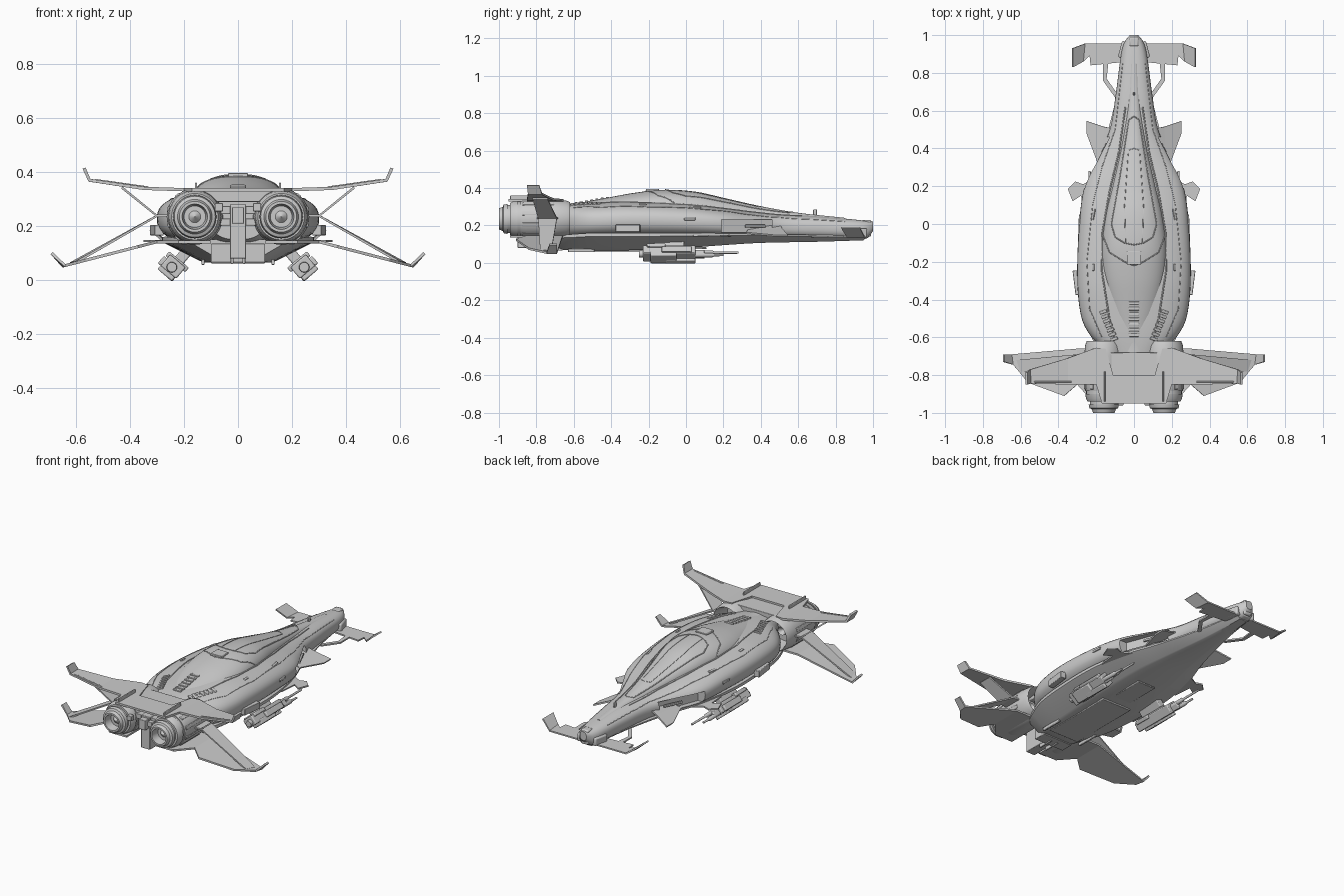
import bpy, bmesh, math
from mathutils import Matrix, Vector

if "Cube" in bpy.data.objects:
    bpy.data.objects.remove(bpy.data.objects["Cube"])


def finish(name, bm, mirror=False, solid=0, bevel=0, angle=32):
    bmesh.ops.remove_doubles(bm, verts=bm.verts, dist=1e-4)
    bmesh.ops.recalc_face_normals(bm, faces=bm.faces)
    me = bpy.data.meshes.new(name)
    bm.to_mesh(me)
    bm.free()
    ob = bpy.data.objects.new(name, me)
    bpy.context.collection.objects.link(ob)
    if solid:
        m = ob.modifiers.new("thickness", 'SOLIDIFY')
        m.thickness, m.offset = solid, 0
    if bevel:
        m = ob.modifiers.new("bevel", 'BEVEL')
        m.width, m.segments = bevel, 2
    if mirror:
        ob.modifiers.new("mirror", 'MIRROR')
    bpy.ops.object.select_all(action='DESELECT')
    ob.select_set(True)
    bpy.context.view_layer.objects.active = ob
    if not solid:                                   # thin plates stay flat shaded
        bpy.ops.object.shade_smooth_by_angle(angle=math.radians(angle))
    return ob


def sample(st, y):
    """Smooth interpolation of stations (y, half width, bottom, top)."""
    i = max(k for k in range(len(st) - 1) if k == 0 or st[k][0] <= y)
    a, b = st[i], st[i + 1]
    p, q = st[max(i - 1, 0)], st[min(i + 2, len(st) - 1)]
    h = b[0] - a[0]
    t = (y - a[0]) / h
    out = []
    for k in (1, 2, 3):
        m0 = (b[k] - p[k]) / (b[0] - p[0]) * h
        m1 = (q[k] - a[k]) / (q[0] - a[0]) * h
        out.append((2*t**3 - 3*t*t + 1)*a[k] + (t**3 - 2*t*t + t)*m0
                   + (3*t*t - 2*t**3)*b[k] + (t**3 - t*t)*m1)
    return out


def skin(bm, rings):
    rs = [[bm.verts.new(v) for v in r] for r in rings]
    n = len(rs[0])
    for a, b in zip(rs, rs[1:]):
        for i in range(n):
            bm.faces.new((a[i], a[(i+1) % n], b[(i+1) % n], b[i]))
    bm.faces.new(rs[0])
    bm.faces.new(rs[-1])


def loft(name, st, section, steps=64):
    bm = bmesh.new()
    rings = []
    for s in range(steps + 1):
        y = st[0][0] + (st[-1][0] - st[0][0]) * s / steps
        w, zb, zt = sample(st, y)
        rings.append([(x * w, y, zb + (zt - zb) * z) for x, z in section])
    skin(bm, rings)
    return finish(name, bm)


def superellipse(e, n=48):
    f = lambda v: math.copysign(abs(v) ** (2 / e), v)
    return [(f(math.cos(a)), .5 + .5 * f(math.sin(a)))
            for a in (2 * math.pi * i / n for i in range(n))]


def lathe(bm, prof, cx, cz, seg=40):
    skin(bm, [[(cx + max(r, .0008) * math.cos(2*math.pi*i/seg), y,
                cz + max(r, .0008) * math.sin(2*math.pi*i/seg)) for i in range(seg)] for y, r in prof])


def boxes(name, items, mirror=False, bevel=.003):
    """items: (centre, size, degrees about y, degrees about z)"""
    bm = bmesh.new()
    for c, s, ry, rz in items:
        m = (Matrix.Translation(c) @ Matrix.Rotation(math.radians(rz), 4, 'Z')
             @ Matrix.Rotation(math.radians(ry), 4, 'Y') @ Matrix.Diagonal((*s, 1)))
        bmesh.ops.create_cube(bm, size=1, matrix=m)
    return finish(name, bm, mirror, bevel=bevel)


def plate(name, panels, t=.009):
    bm = bmesh.new()
    for p in panels:
        bm.faces.new([bm.verts.new(v) for v in p])
    return finish(name, bm, True, solid=t)


# Main hull, dorsal spine and faceted belly
HULL = [(-.76, .10, .15, .30), (-.66, .165, .13, .312), (-.6, .225, .125, .318), (-.5, .277, .12, .325),
        (-.3, .30, .12, .335), (0, .29, .12, .322), (.2, .262, .12, .297), (.35, .195, .12, .277),
        (.5, .128, .122, .262), (.7, .095, .124, .25), (.9, .068, .126, .232), (.965, .05, .128, .225), (1, .022, .17, .222)]
SPINE = [(-.84, .115, .2, .337), (-.72, .085, .2, .315), (-.6, .09, .2, .318), (-.45, .13, .2, .343),
         (-.28, .165, .2, .374), (-.12, .172, .2, .391), (.05, .15, .2, .381), (.2, .115, .2, .348),
         (.4, .07, .2, .303), (.6, .04, .2, .268), (.85, .022, .2, .241)]
BELLY = [(-.71, .17, .085, .15), (-.66, .2, .07, .15), (-.5, .255, .066, .16), (-.2, .28, .07, .16),
         (0, .272, .08, .16), (.2, .235, .095, .158), (.4, .165, .107, .155), (.7, .088, .113, .15),
         (.95, .05, .121, .15)]
hull = loft("hull", HULL, superellipse(2.5))
loft("dorsal_spine", SPINE, superellipse(2.1))
half = [(.48, 0), (.54, .08), (.96, .72), (1, .8), (1, 1)]
loft("belly", BELLY, half + [(-x, z) for x, z in half[::-1]], 40)


def top(x, y):
    z = 0
    for st, e in ((HULL, 2.5), (SPINE, 2.1)):
        if st[0][0] <= y <= st[-1][0]:
            w, b, t = sample(st, y)
            if abs(x) < w:
                z = max(z, (b + t)/2 + (t - b)/2 * (1 - (abs(x)/w)**e) ** (1/e))
    return z


# Side recess cut into both flanks of the hull
bm = bmesh.new()
for s in (1, -1):
    skin(bm, [[(s*x, y, z) for x, y in ((.215, .19), (.4, .19), (.3, .46), (.11, .46))] for z in (.163, .232)])
cut = finish("recess_cutter", bm)
cut.hide_render = True
m = hull.modifiers.new("recess", 'BOOLEAN')
m.operation, m.object = 'DIFFERENCE', cut
bpy.context.view_layer.objects.active = hull
bpy.ops.object.modifier_apply(modifier="recess")
bpy.data.objects.remove(cut)
hull.select_set(True)
bpy.ops.object.shade_smooth_by_angle(angle=math.radians(32))
boxes("recess_brace", [((.17, .37, .197), (.012, .12, .014), 0, 25)], True)

# Raised seams: canopy frame, spine edges and hull panels, laid onto the surface


def seam(name, pts, r=.003):
    for s in (1, -1):
        cu = bpy.data.curves.new(name, 'CURVE')
        cu.dimensions, cu.bevel_depth, cu.bevel_resolution = '3D', r, 1
        path = [Vector(a).lerp(Vector(b), k / 8) for a, b in zip(pts, pts[1:]) for k in range(9)]
        sp = cu.splines.new('POLY')
        sp.points.add(len(path) - 1)
        for p, v in zip(sp.points, path):
            p.co = (s * v.x, v.y, top(v.x, v.y), 1)
        bpy.context.collection.objects.link(bpy.data.objects.new(name, cu))


seam("canopy_frame", [(0, .57), (.028, .55), (.075, .25), (.12, 0), (.1, -.07), (.05, -.1), (0, -.11)])
seam("inner_canopy_frame", [(0, .4), (.03, .39), (.05, .1), (.045, -.1)], .002)
seam("canopy_rear_frame", [(.165, -.06), (.13, -.15), (.05, -.2), (0, -.22)])
seam("spine_edge", [(.045, .62), (.08, .38), (.13, .17), (.168, -.05), (.17, -.25), (.13, -.5), (.1, -.62)], .004)
seam("shoulder_seam", [(.06, .85), (.1, .5), (.17, .3), (.22, .1), (.25, -.2), (.235, -.45), (.17, -.6)], .002)
boxes("sensor_hatch", [((0, -.18, .389), (.075, .07, .014), 0, 0), ((0, .69, top(0, .69)+.012), (.008, .02, .034), 0, 0)])

# Louvred vents on the back
boxes("centre_vent", [((0, y, top(0, y)), (.055, .018, .01), 0, 0) for y in (-.42 - .028*i for i in range(7))])
boxes("side_vents", [((x, y, top(x, y)), (.04, .016, .01), 18, -20)
                     for x, y in ((.162 - .0095*i, -.465 - .024*i) for i in range(7))], True)
boxes("shoulder_hatches", [((.215, .05, top(.215, .05)), (.014, .06, .01), 30, 10),
                           ((.215, -.23, top(.215, -.23)), (.014, .035, .01), 30, 0),
                           ((.30, -.31, .185), (.035, .13, .04), 0, -7), ((.285, .02, .235), (.016, .06, .015), 0, 4)], True)

# Twin engines with open intake and stepped nozzle
bm = bmesh.new()
lathe(bm, [(-.73, 0), (-.7, .025), (-.73, .03), (-.73, .07), (-.64, .082), (-.62, .09), (-.64, .098), (-.7, .104),
           (-.86, .104), (-.885, .098), (-.885, .093), (-.9, .093), (-.9, .098), (-.925, .094), (-.94, .086),
           (-.94, .074), (-.955, .074), (-.955, .08), (-.975, .076), (-.98, .064), (-1, .057), (-1, .047),
           (-.95, .04), (-.95, .022), (-.97, 0)], .16, .235)
finish("engine", bm, True)
boxes("engine_bands", [((.16 + .1*math.cos(a), -.79, .235 + .1*math.sin(a)), (.012, .17, .022), -math.degrees(a), 0)
                       for a in (-.9, -.3, .3, .9)], True)
boxes("engine_bridge", [((0, -.8, .18), (.06, .2, .2), 0, 0), ((0, -.79, .26), (.16, .2, .03), 0, 0),
                        ((0, -.8, .215), (.15, .16, .025), 0, 0), ((0, -.78, .31), (.3, .2, .04), 0, 0),
                        ((0, -.915, .24), (.045, .04, .06), 0, 0), ((0, -.7, .1), (.2, .08, .07), 0, 0)])
boxes("bridge_fins", [((.155, -.86, .345), (.008, .16, .032), 0, 0), ((.07, -.945, .27), (.03, .03, .03), 0, 0),
                      ((.022, -.74, .09), (.01, .1, .06), 0, 0), ((.43, -.835, .355), (.2, .008, .012), -8, 0)], True)

# Rear wings: upper, lower and the braces between
a, b = (.35, -.71, .34), (.35, -.85, .34)
c, d = (.55, -.77, .37), (.55, -.845, .37)
n, o = (.2, -.655, .335), (.2, -.85, .335)
plate("upper_wing", [
    [(0, -.8, .335), (.11, -.8, .335), (.15, -.66, .335), n, o, (.17, -.95, .335), (0, -.95, .335)],
    [n, a, b, o], [a, c, d, b],
    [c, (.57, -.785, .415), (.57, -.85, .415), d]], .012)
e, f = (.3, -.66, .142), (.3, -.85, .142)
g, h = (.648, -.69, .052), (.64, -.745, .054)
plate("lower_wing", [[(.1, -.65, .142), (.22, -.66, .142), e, f, (.22, -.94, .142), (.1, -.94, .142)],
                     [e, g, h, (.56, -.84, .075), (.37, -.91, .124), f],
                     [g, (.69, -.69, .1), (.69, -.73, .1), h]], .011)
i, j = (.3, -.69, .238), (.3, -.79, .238)
plate("wing_brace", [[(.24, -.68, .238), i, j, (.24, -.8, .238)],
                     [i, (.43, -.74, .343), (.43, -.82, .343), j],
                     [i, (.62, -.72, .062), (.6, -.78, .066), j]])

# Nose canards with raised tips, and the small side fins
k, l = (.26, .955, .14), (.27, .86, .14)
plate("nose_canard", [[(.03, .955, .14), k, l, (.235, .89, .14), (.23, .84, .14), (.03, .86, .14)],
                      [k, (.325, .93, .188), (.325, .83, .188), l],
                      [(.165, .86, .14), (.165, .76, .14), (.1, .67, .14), (.075, .67, .14), (.145, .77, .14), (.135, .86, .14)]])
boxes("nose_cap", [((0, .965, .185), (.05, .05, .09), 0, 0), ((.05, .92, .16), (.05, .09, .05), 0, 15),
                   ((-.05, .92, .16), (.05, .09, .05), 0, -15)], bevel=.008)
p, q = (.16, .515, .18), (.165, .33, .17)
plate("forward_fin", [[(.08, .5, .21), p, q, (.12, .3, .19)], [p, (.25, .545, .145), (.25, .48, .145), (.19, .32, .16), q]])
plate("side_fin", [[(.2, .25, .145), (.27, .21, .145), (.31, .225, .145), (.35, .185, .145), (.325, .12, .145),
                    (.28, .15, .145), (.27, .04, .145), (.2, 0, .145)]])

# Underslung gun pods
boxes("gun_pod", [((.24, -.09, .05), (.075, .28, .055), -40, 0), ((.195, -.09, .1), (.04, .16, .09), -40, 0),
                  ((.262, -.12, .03), (.07, .14, .03), -40, 0), ((.225, -.16, .068), (.095, .1, .022), -40, 0),
                  ((.21, -.05, .05), (.025, .12, .03), -40, 0), ((.278, -.05, .07), (.02, .16, .035), -40, 0),
                  ((.247, .06, .046), (.035, .08, .035), -40, 0), ((.25, -.03, .01), (.03, .16, .016), -40, 0)], True, .005)
bm = bmesh.new()
for x, z, tip in ((.235, .055, .28), (.258, .042, .2)):
    lathe(bm, [(.05, 0), (.05, .012), (.14, .012), (.15, .007), (tip, .006), (tip, 0)], x, z, 12)
lathe(bm, [(-.25, 0), (-.25, .018), (-.2, .022), (-.18, .022), (-.18, 0)], .245, .048, 16)
finish("gun_barrels", bm, True)
# Belly panels
boxes("belly_panels", [((0, -.38, .068), (.2, .46, .012), 0, 0), ((0, .0, .079), (.12, .22, .01), 0, 0),
                       ((.13, -.56, .067), (.012, .14, .02), 0, 0), ((-.13, -.56, .067), (.012, .14, .02), 0, 0)])
